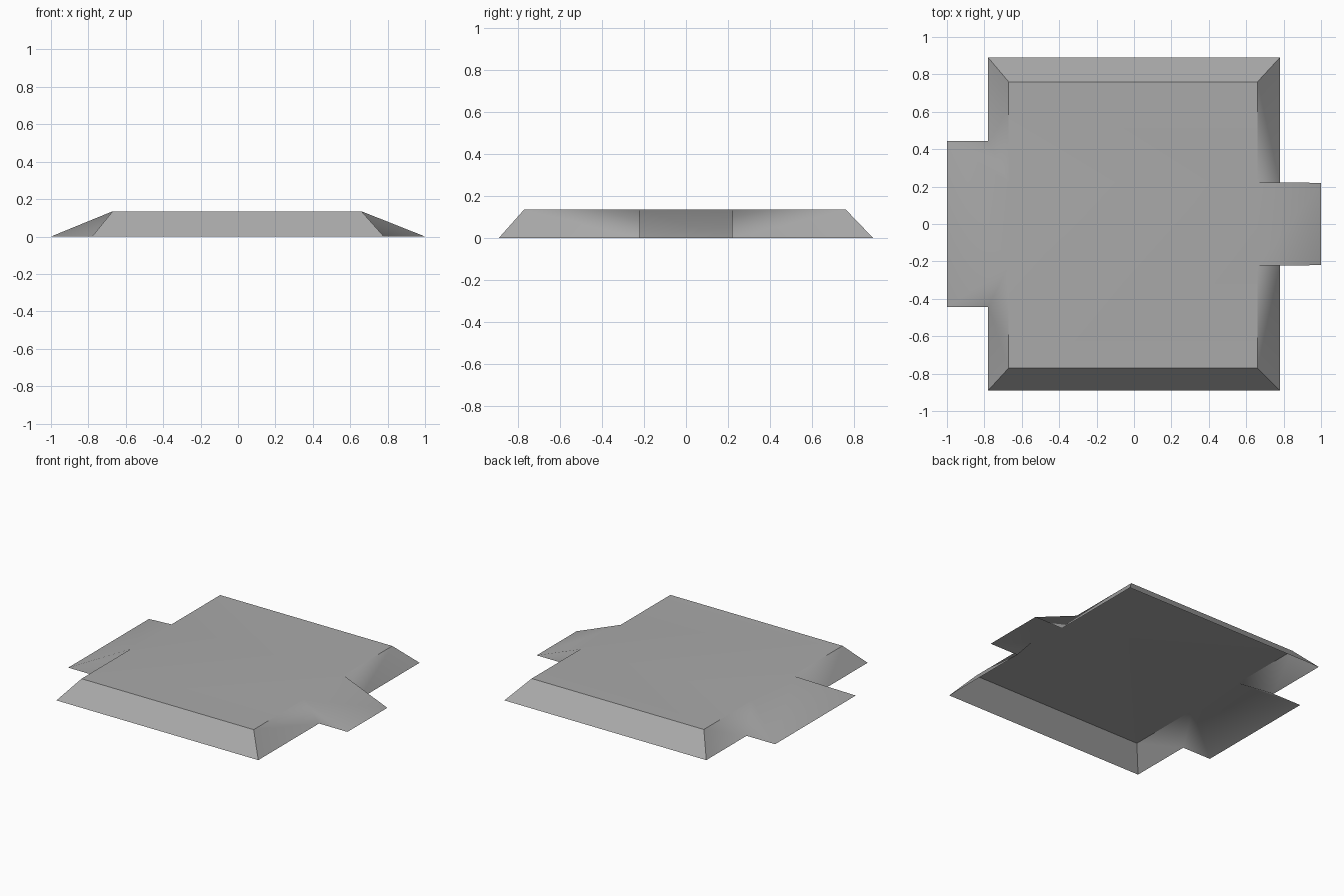
import bpy
import bmesh

cube = bpy.data.objects.get("Cube")
if cube:
    bpy.data.objects.remove(cube, do_unlink=True)

# Main sizes
HEIGHT = 0.135
BASE_X, BASE_Y = 0.78, 0.89
RAMP_X = 1.0
FRONT_TOP, BACK_TOP = -0.77, 0.76
RAMP_TOP = 0.223                       # half width of both ramps at the plate

# Per side: direction, plate edge, half width of the ramp at the ground
SIDES = [(1, 0.66, 0.22), (-1, -0.67, 0.445)]

bm = bmesh.new()


def face(*points):
    """Add a face, sharing corners with its neighbours after the merge."""
    return bm.faces.new([bm.verts.new(p) for p in points])


# Plate: corners plus the ramp ends on its left and right edges
right_edge, left_edge = SIDES[0][1], SIDES[1][1]
rows = (FRONT_TOP, -RAMP_TOP, RAMP_TOP, BACK_TOP)
face(*[(right_edge, y, HEIGHT) for y in rows],
     *[(left_edge, y, HEIGHT) for y in reversed(rows)])

# Sloped front and back walls
for top_y, base_y in ((FRONT_TOP, -BASE_Y), (BACK_TOP, BASE_Y)):
    face((left_edge, top_y, HEIGHT), (right_edge, top_y, HEIGHT),
         (BASE_X, base_y, 0), (-BASE_X, base_y, 0))

for side, edge, foot in SIDES:
    # Ramp surface
    face((edge, -RAMP_TOP, HEIGHT), (edge, RAMP_TOP, HEIGHT),
         (side * RAMP_X, foot, 0), (side * RAMP_X, -foot, 0))
    for end, top_y in ((-1, FRONT_TOP), (1, BACK_TOP)):
        ramp_top = (edge, end * RAMP_TOP, HEIGHT)
        wall_foot = (side * BASE_X, end * foot, 0)
        # Sloped side wall beside the ramp
        face((edge, top_y, HEIGHT), ramp_top, wall_foot,
             (side * BASE_X, end * BASE_Y, 0))
        # Triangular cheek of the ramp
        face(ramp_top, wall_foot, (side * RAMP_X, end * foot, 0))

bmesh.ops.remove_doubles(bm, verts=bm.verts, dist=0.001)
bmesh.ops.recalc_face_normals(bm, faces=bm.faces)
bm.normal_update()
plate = max(bm.faces, key=lambda f: f.calc_area())
if plate.normal.z < 0:
    bmesh.ops.reverse_faces(bm, faces=bm.faces)

# Smooth around the ramps, sharp along the plate rim and the corners
for f in bm.faces:
    f.smooth = True
for e in bm.edges:
    if any(v.co.z > 0.1 and abs(v.co.y) > 0.7 for v in e.verts):
        e.smooth = False

mesh = bpy.data.meshes.new("ramped_platform")
bm.to_mesh(mesh)
bm.free()
platform = bpy.data.objects.new("ramped_platform", mesh)
bpy.context.collection.objects.link(platform)

# Keep the large plate flat while the ramps blend into it
weighted = platform.modifiers.new("weighted_normals", 'WEIGHTED_NORMAL')
weighted.keep_sharp = True

# Grey material
GREY = (0.4, 0.4, 0.4, 1.0)
material = bpy.data.materials.new("plain_grey")
material.use_nodes = True
material.diffuse_color = GREY
material.node_tree.nodes["Principled BSDF"].inputs["Base Color"].default_value = GREY
mesh.materials.append(material)
